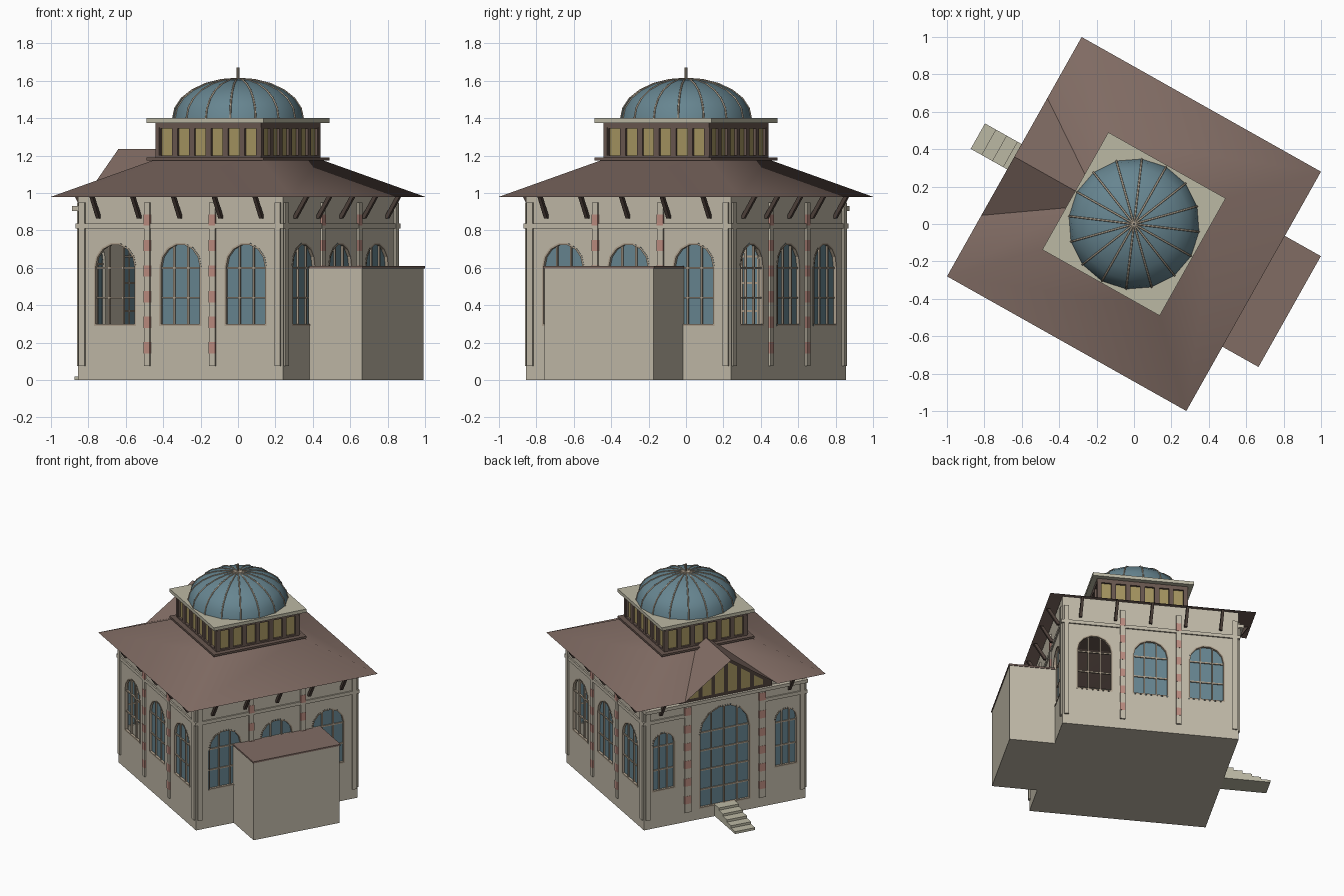
import bpy, bmesh, math
from mathutils import Matrix, Vector

cube = bpy.data.objects.get("Cube")
if cube:
    bpy.data.objects.remove(cube, do_unlink=True)

COLOURS = {
    "wall_stone": (0.53, 0.485, 0.39), "pale_stone": (0.50, 0.48, 0.37),
    "roof_brown": (0.22, 0.15, 0.127), "dark_wood": (0.075, 0.052, 0.042),
    "lantern_wood": (0.14, 0.095, 0.078), "window_blue": (0.135, 0.235, 0.28),
    "yellow_glass": (0.37, 0.295, 0.115), "red_brick": (0.50, 0.26, 0.215),
    "frame_tan": (0.42, 0.35, 0.265)}
MATS = {}
for name, rgb in COLOURS.items():
    m = MATS[name] = bpy.data.materials.new(name)
    m.use_nodes = True
    m.diffuse_color = (*rgb, 1)
    bsdf = m.node_tree.nodes["Principled BSDF"]
    bsdf.inputs["Base Color"].default_value = (*rgb, 1)
    bsdf.inputs["Roughness"].default_value = 0.8

TURN = math.radians(-29.36)      # whole building is turned on its plot
WALL, EAVE, LANTERN = 0.628, 0.734, 0.323
FRONT, RIGHT, BACK, ENTRANCE = range(4)


def side(k):
    """Matrix for one side: x runs along the wall, -y points outwards."""
    return Matrix.Rotation(TURN + k * math.pi / 2, 4, 'Z')


def finish(name, bm, *mats, smooth=False):
    bmesh.ops.recalc_face_normals(bm, faces=bm.faces)
    for f in bm.faces:
        f.smooth = smooth
    me = bpy.data.meshes.new(name)
    bm.to_mesh(me)
    bm.free()
    for m in mats:
        me.materials.append(MATS[m])
    ob = bpy.data.objects.new(name, me)
    bpy.context.collection.objects.link(ob)
    return ob


def poly(bm, k, pts):
    bm.faces.new([bm.verts.new(side(k) @ Vector(p)) for p in pts])


def box(bm, k, xs, ys, zs, mat=0, lean=0):
    """Box between limits; lean pushes its top outwards and its foot inwards."""
    (dx, dy, dz), (x, y, z) = zip(*[(b - a, (a + b) / 2) for a, b in (xs, ys, zs)])
    mtx = Matrix(((dx, 0, 0, x), (0, dy, -lean, y), (0, 0, dz, z), (0, 0, 0, 1)))
    for v in bmesh.ops.create_cube(bm, size=1, matrix=side(k) @ mtx)["verts"]:
        for f in v.link_faces:
            f.material_index = mat


def block(bm, half, z0, z1):
    box(bm, 0, (-half, half), (-half, half), (z0, z1))


def prism(bm, k, outline, y0, y1):
    """Extrude an (x, z) outline from depth y0 to y1."""
    n = len(outline)
    poly(bm, k, [(x, y0, z) for x, z in outline])
    poly(bm, k, [(x, y1, z) for x, z in outline])
    for i in range(n):
        (a, b), (c, d) = outline[i], outline[(i + 1) % n]
        poly(bm, k, [(a, y0, b), (c, y0, d), (c, y1, d), (a, y1, b)])
    bmesh.ops.remove_doubles(bm, verts=bm.verts, dist=1e-5)


def arch(s, w, z0, top, steps=7):
    pts = [(s - w, z0), (s + w, z0)]
    for i in range(steps + 1):
        a = math.pi * i / steps
        pts.append((s + w * math.cos(a), top - w + w * math.sin(a)))
    return pts


# Openings: side, centre, half width, sill, top, mullions, bar heights
openings = [(k, s, 0.129, 0.29, 0.735, 2, (0.44, 0.60))
            for k in (FRONT, RIGHT, BACK) for s in (-0.4, 0, 0.4)]
openings += [(ENTRANCE, s, 0.09, 0.28, 0.73, 2, (0.44, 0.62)) for s in (-0.475, 0.475)]
openings.append((ENTRANCE, 0, 0.2, 0.08, 0.85, 3, (0.22, 0.37, 0.52, 0.66)))

# Hollow walls with arched openings
shell = bmesh.new()
block(shell, WALL, 0, 1.025)
walls = finish("walls", shell, "wall_stone")
room = bmesh.new()
block(room, WALL - 0.03, 0.03, 1.3)
holes = bmesh.new()
for k, s, w, z0, top, _, _ in openings:
    prism(holes, k, arch(s, w, z0, top), -0.7, -0.55)
cutters = [finish("room_cutter", room, "wall_stone"), finish("opening_cutter", holes, "wall_stone")]
for c in cutters:
    c.hide_render = True
    mod = walls.modifiers.new("cut", 'BOOLEAN')
    mod.operation, mod.solver, mod.object = 'DIFFERENCE', 'EXACT', c
bpy.context.view_layer.update()
cut_mesh = bpy.data.meshes.new_from_object(walls.evaluated_get(bpy.context.evaluated_depsgraph_get()))
walls.modifiers.clear()
walls.data = cut_mesh
for c in cutters:
    bpy.data.objects.remove(c, do_unlink=True)

# Glass, arched frames and glazing bars; one window front and back is unglazed
glass, frames = bmesh.new(), bmesh.new()
for k, s, w, z0, top, bars, heights in openings:
    if k not in (FRONT, BACK) or s >= 0:
        poly(glass, k, [(x, -0.612, z) for x, z in arch(s, w, z0, top)])
    outer, inner = arch(s, w, z0, top), arch(s, w - 0.01, z0 + 0.01, top - 0.01)
    y = -0.63
    for i in range(len(outer)):
        j = (i + 1) % len(outer)
        (a, b), (c, d), (e, f), (g, h) = outer[i], outer[j], inner[j], inner[i]
        poly(frames, k, [(a, y, b), (c, y, d), (e, y, f), (g, y, h)])
        poly(frames, k, [(g, y, h), (e, y, f), (e, -0.61, f), (g, -0.61, h)])
    for i in range(bars):
        dx = w * (2 * (i + 1) / (bars + 1) - 1)
        z1 = top - w + math.sqrt(w * w - dx * dx) - 0.005
        box(frames, k, (s + dx - 0.005, s + dx + 0.005), (-0.622, -0.608), (z0, z1))
    for z in heights:
        box(frames, k, (s - w, s + w), (-0.62, -0.608), (z - 0.005, z + 0.005))
finish("window_glass", glass, "window_blue")
finish("window_frames", frames, "frame_tan")

# Pilasters with brick bands, string course, leaning eave struts
pil, course, struts = bmesh.new(), bmesh.new(), bmesh.new()
for k in range(4):
    mid, half, start = (0.29, 0.025, 0.31) if k == ENTRANCE else (0.2, 0.018, 0)
    for sign in (-1, 1):
        for c, h in ((sign * 0.6, 0.017), (sign * mid, half)):
            box(pil, k, (c - h, c + h), (-0.640, -0.62), (0.075, 0.95))
        c = sign * mid
        for i in range(6):
            z = 0.143 + 0.1365 * i
            box(pil, k, (c - half - 0.001, c + half + 0.001), (-0.6415, -0.62), (z, z + 0.06), 1)
        xs = sorted((sign * start, sign * 0.638))
        box(course, k, xs, (-0.638, -0.62), (0.81, 0.836))
    for s in (-0.5, 0.5) if k == ENTRANCE else (-0.5, -0.25, 0, 0.25, 0.5):
        box(struts, k, (s - 0.01, s + 0.01), (-0.68, -0.655), (0.865, 0.985), lean=0.075)
finish("pilasters", pil, "wall_stone", "red_brick")
finish("string_course", course, "wall_stone")
finish("eave_struts", struts, "dark_wood")

# Main roof, notched for the entrance gable
EZ, TZ, RIDGE, GW, VW = 0.98, 1.18, 1.235, 0.36, 0.078
roof = bmesh.new()
for k in range(4):
    if k == ENTRANCE:
        for s in (-1, 1):
            poly(roof, k, [(s * EAVE, -EAVE, EZ), (s * GW, -EAVE, EZ),
                           (s * VW, -LANTERN, TZ), (s * LANTERN, -LANTERN, TZ)])
    else:
        poly(roof, k, [(-EAVE, -EAVE, EZ), (EAVE, -EAVE, EZ),
                       (LANTERN, -LANTERN, TZ), (-LANTERN, -LANTERN, TZ)])
bmesh.ops.remove_doubles(roof, verts=roof.verts, dist=1e-4)
finish("main_roof", roof, "roof_brown", smooth=True)

# Entrance gable: roof, panelled end and lintel
gable = bmesh.new()
for s in (-1, 1):
    poly(gable, ENTRANCE, [(s * GW, -EAVE, EZ), (0, -EAVE, RIDGE),
                           (0, -LANTERN, RIDGE), (s * VW, -LANTERN, TZ)])
bmesh.ops.remove_doubles(gable, verts=gable.verts, dist=1e-4)
finish("gable_roof", gable, "roof_brown")
end = bmesh.new()
prism(end, ENTRANCE, [(-GW, 0.93), (GW, 0.93), (GW, 0.97), (0, 1.225), (-GW, 0.97)], -0.645, -0.63)
finish("gable_end", end, "dark_wood")
panes = bmesh.new()
slope = (RIDGE - EZ) / GW
for i in range(6):
    a, b = -0.285 + 0.1 * i, -0.215 + 0.1 * i
    poly(panes, ENTRANCE, [(a, -0.65, 0.955), (b, -0.65, 0.955),
                           (b, -0.65, 1.195 - slope * abs(b)), (a, -0.65, 1.195 - slope * abs(a))])
finish("gable_panes", panes, "yellow_glass")
lintel = bmesh.new()
box(lintel, ENTRANCE, (-0.63, 0.63), (-0.665, -0.62), (0.905, 0.93))
finish("entrance_lintel", lintel, "wall_stone")

# Entrance steps
steps = bmesh.new()
for i in range(5):
    box(steps, ENTRANCE, (-0.078, 0.078), (-0.694 - 0.066 * i, -0.62 - 0.066 * i), (0, 0.09 - 0.018 * i))
finish("entrance_steps", steps, "pale_stone")

# Flat-roofed annex
annex = bmesh.new()
box(annex, RIGHT, (-0.335, 0.335), (-0.95, -0.62), (0, 0.597))
finish("annex", annex, "wall_stone")
cap = bmesh.new()
box(cap, RIGHT, (-0.34, 0.34), (-0.955, -0.628), (0.597, 0.609))
finish("annex_roof", cap, "roof_brown")

# Lantern under the dome
lantern = bmesh.new()
block(lantern, 0.36, 1.175, 1.19)
block(lantern, LANTERN, 1.19, 1.202)
block(lantern, LANTERN, 1.345, 1.375)
for k in range(4):
    for i in range(-3, 4):
        c = 0.103 * i
        box(lantern, k, (c - 0.0165, c + 0.0165), (-LANTERN, -0.30), (1.2, 1.35))
finish("lantern_frame", lantern, "lantern_wood")
core = bmesh.new()
block(core, 0.308, 1.19, 1.37)
finish("lantern_glass", core, "yellow_glass")
slab = bmesh.new()
block(slab, 0.36, 1.375, 1.4)
finish("lantern_cornice", slab, "pale_stone")

# Sixteen-sided dome with ribs and finial
SEG, RINGS, R, H = 16, 6, 0.35, 0.212


def dome_point(i, j):
    a, t = TURN + math.tau * i / SEG, math.pi / 2 * j / RINGS
    return (R * math.cos(t) * math.cos(a), R * math.cos(t) * math.sin(a), 1.4 + H * math.sin(t))


dome = bmesh.new()
for i in range(SEG):
    for j in range(RINGS):
        pts = [dome_point(i, j), dome_point(i + 1, j), dome_point(i + 1, j + 1), dome_point(i, j + 1)]
        dome.faces.new([dome.verts.new(p) for p in (pts[:3] if j == RINGS - 1 else pts)])
bmesh.ops.remove_doubles(dome, verts=dome.verts, dist=1e-4)
finish("dome", dome, "window_blue", smooth=True)
ribs = bpy.data.curves.new("dome_ribs", 'CURVE')
ribs.dimensions, ribs.bevel_depth, ribs.bevel_resolution = '3D', 0.005, 2
for i in range(SEG):
    sp = ribs.splines.new('POLY')
    sp.points.add(RINGS)
    for j, p in enumerate(sp.points):
        p.co = (*dome_point(i, j), 1)
ribs.materials.append(MATS["frame_tan"])
bpy.context.collection.objects.link(bpy.data.objects.new("dome_ribs", ribs))
rod = bmesh.new()
bmesh.ops.create_cone(rod, cap_ends=True, segments=8, radius1=0.007, radius2=0.007, depth=0.07,
                      matrix=Matrix.Translation((0, 0, 1.635)))
finish("finial", rod, "frame_tan")
